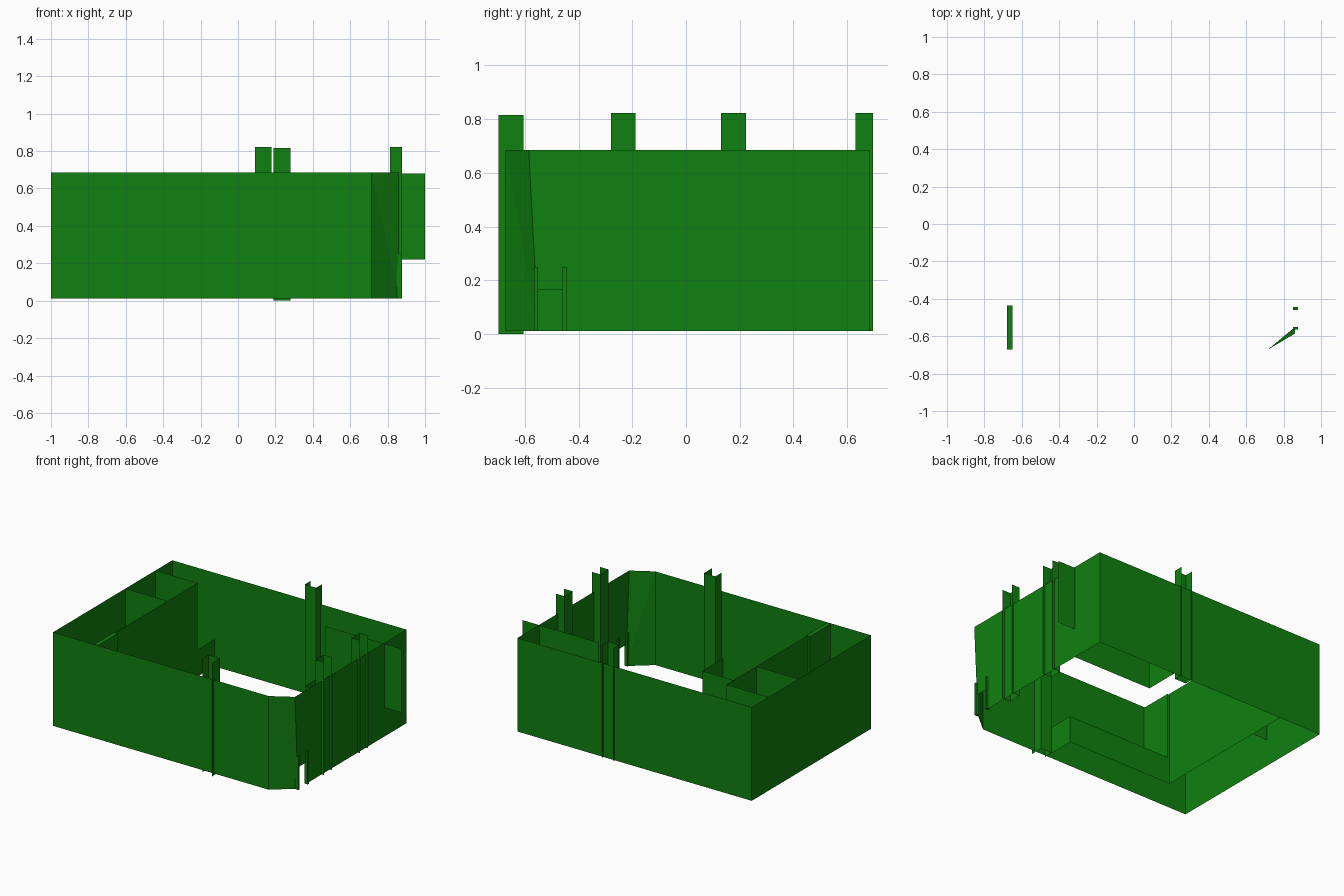
import bpy

if "Cube" in bpy.data.objects:
    bpy.data.objects.remove(bpy.data.objects["Cube"])

green = bpy.data.materials.new("green")
green.diffuse_color = (0.005, 0.22, 0.005, 1)
green.use_nodes = True
green.node_tree.nodes["Principled BSDF"].inputs["Base Color"].default_value = green.diffuse_color

BASE, SILL, TOP = 0.012, 0.205, 0.685   # floor line, low wall top, wall top
LEFT, RIGHT, FRONT, BACK = -1.0, 0.862, -0.672, 0.682


def make(name, verts, faces):
    me = bpy.data.meshes.new(name)
    me.from_pydata(verts, [], faces)
    me.materials.append(green)
    ob = bpy.data.objects.new(name, me)
    bpy.context.collection.objects.link(ob)
    return ob


def sheet(name, path, z0, z1):
    """Paper-thin upright wall following a plan path."""
    n = len(path)
    verts = [(x, y, z0) for x, y in path] + [(x, y, z1) for x, y in path]
    return make(name, verts, [(i, i + 1, n + i + 1, n + i) for i in range(n - 1)])


def box(name, x0, x1, y0, y1, z0, z1):
    verts = [(x, y, z) for z in (z0, z1) for x, y in
             ((x0, y0), (x1, y0), (x1, y1), (x0, y1))]
    return make(name, verts, [(3, 2, 1, 0), (4, 5, 6, 7), (0, 1, 5, 4),
                              (1, 2, 6, 5), (2, 3, 7, 6), (3, 0, 4, 7)])


# outer walls
CUT = 0.715
sheet("outer_walls", [(RIGHT, BACK), (LEFT, BACK), (LEFT, FRONT), (CUT, FRONT)], BASE, TOP)

# twisted corner panel
make("corner_panel",
     [(CUT, FRONT, BASE), (RIGHT, -0.55, BASE), (RIGHT, -0.585, TOP), (CUT, FRONT, TOP)],
     [(0, 1, 3), (1, 2, 3)])

# right wall with the small doorway
D0, D1, DH = -0.55, -0.46, 0.165
make("right_wall",
     [(RIGHT, D1, BASE), (RIGHT, BACK, BASE), (RIGHT, BACK, TOP), (RIGHT, -0.585, TOP),
      (RIGHT, D0 - 0.008, DH), (RIGHT, D1, DH)],
     [(0, 1, 2, 3, 4, 5)])
for i, y in enumerate((-0.565, -0.46)):
    box(f"door_post_{i}", 0.85, 0.876, y, y + 0.015, BASE, 0.25)

# open channel pillars
sheet("front_pillar", [(0.19, -0.672), (0.19, -0.605), (0.28, -0.605), (0.28, -0.697)], 0.0, 0.815)
sheet("back_pillar", [(0.09, 0.695), (0.09, 0.63), (0.18, 0.63), (0.18, 0.695)], BASE, 0.823)
for i, y in enumerate((-0.28, 0.13)):
    sheet(f"right_pillar_{i}",
          [(0.878, y), (0.812, y), (0.812, y + 0.093), (0.878, y + 0.093)], BASE, 0.823)

# low inner walls
INNER = -0.665
sheet("low_wall_left", [(INNER, BACK), (INNER, -0.435), (0.175, -0.435), (0.175, FRONT)], BASE, SILL)
sheet("low_wall_back", [(0.23, BACK), (0.23, 0.43), (RIGHT, 0.43)], BASE, SILL)

# full height partitions of the left rooms
sheet("room_partition", [(LEFT, 0.49), (INNER, 0.49), (INNER, -0.435)], SILL, TOP)
sheet("room_divider", [(LEFT, 0.15), (INNER, 0.15)], SILL, TOP)
box("room_door", -0.68, -0.65, FRONT, -0.437, SILL, 0.68)

# panel running out through the right wall
sheet("through_panel", [(0.39, 0.43), (1.0, 0.43)], 0.22, 0.68)
